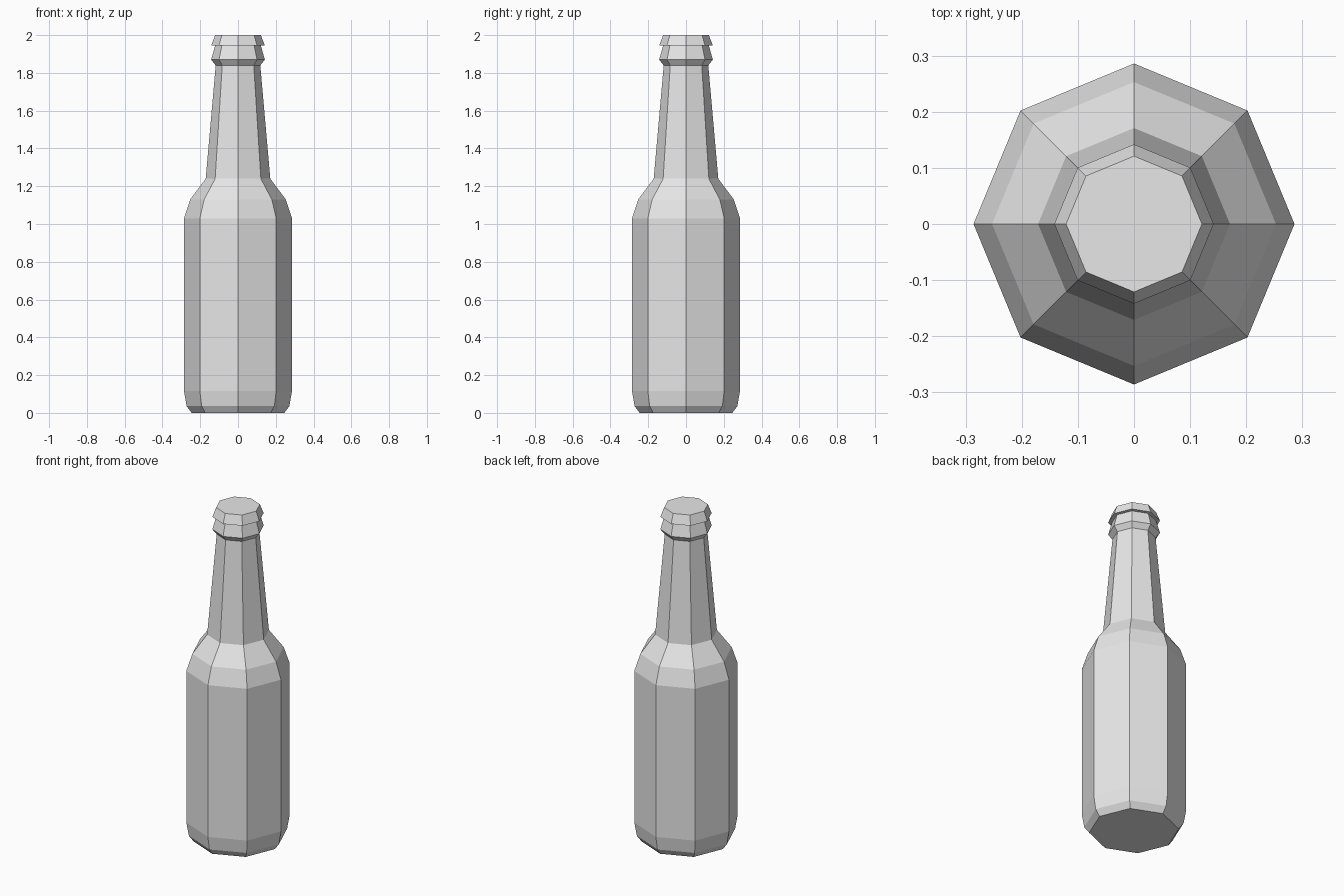
import bpy
import bmesh
from math import cos, sin, tau

SIDES = 8

cube = bpy.data.objects.get("Cube")
if cube:
    bpy.data.objects.remove(cube, do_unlink=True)

grey = bpy.data.materials.new("light_grey")
grey.use_nodes = True
colour = (0.8, 0.8, 0.8, 1)
grey.diffuse_color = colour
grey.node_tree.nodes["Principled BSDF"].inputs["Base Color"].default_value = colour


def lathe(name, profile, material):
    """Turn a (radius, height) profile into a closed, flat-sided solid."""
    bm = bmesh.new()
    rings = [[bm.verts.new((r * cos(tau * i / SIDES), r * sin(tau * i / SIDES), z))
              for i in range(SIDES)] for r, z in profile]
    for low, high in zip(rings, rings[1:]):
        for i in range(SIDES):
            j = (i + 1) % SIDES
            bm.faces.new((low[i], low[j], high[j], high[i]))
    bm.faces.new(rings[0][::-1])
    bm.faces.new(rings[-1])
    bmesh.ops.recalc_face_normals(bm, faces=bm.faces)
    mesh = bpy.data.meshes.new(name)
    bm.to_mesh(mesh)
    bm.free()
    mesh.materials.append(material)
    obj = bpy.data.objects.new(name, mesh)
    bpy.context.collection.objects.link(obj)
    return obj


# Bottle: base bevel, body, shoulder, neck, collar, then the flared lip
lathe("bottle", [
    (0.245, 0), (0.272, 0.036), (0.286, 0.117),
    (0.286, 1.03), (0.253, 1.13), (0.171, 1.24),
    (0.118, 1.84), (0.142, 1.87), (0.121, 1.945),
    (0.142, 1.945), (0.121, 2),
], grey)
